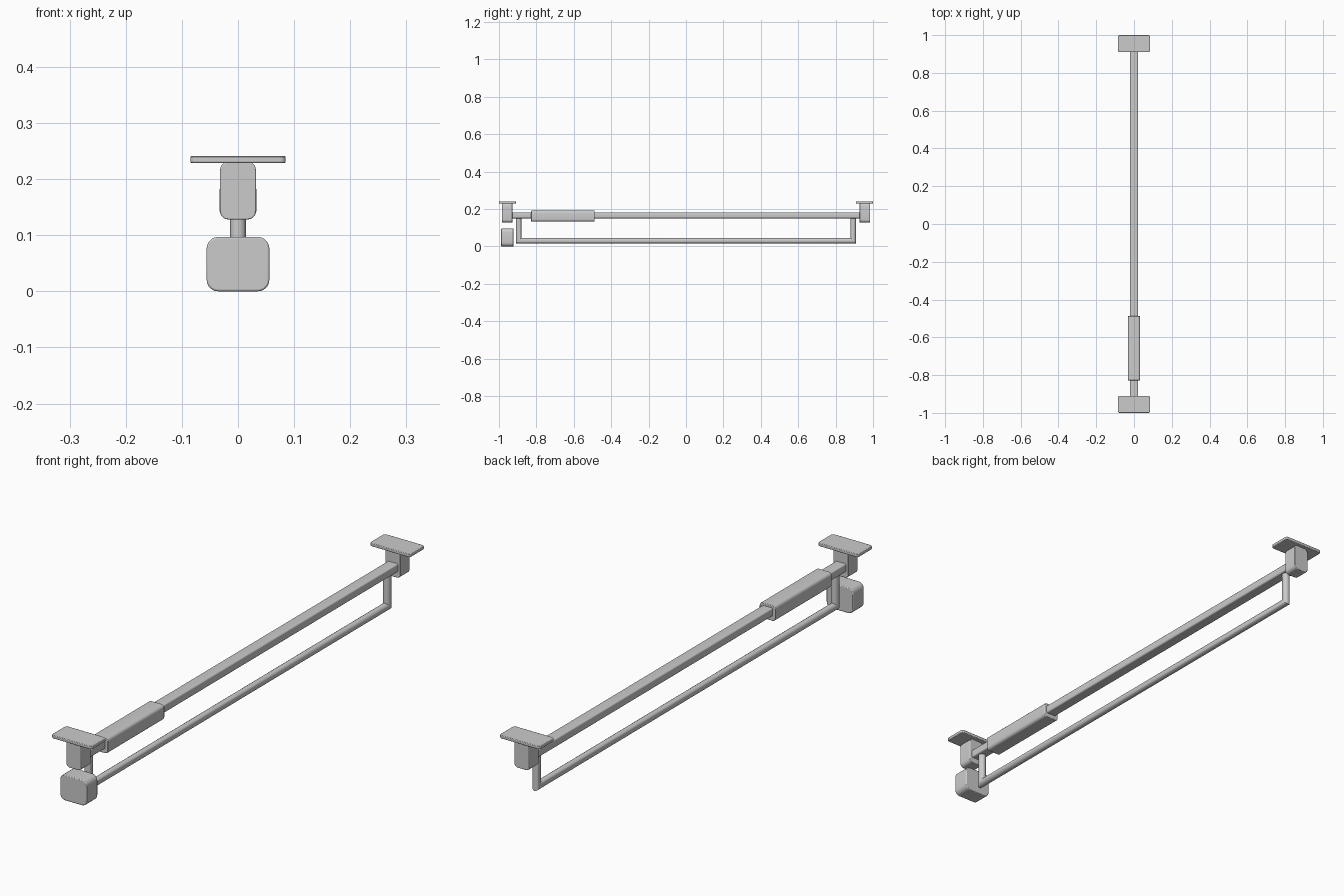
import bpy, math
from mathutils import Vector

if "Cube" in bpy.data.objects:
    bpy.data.objects.remove(bpy.data.objects["Cube"])


def rounded_rect(w, h, r, seg=5):
    pts = []
    for cx, cy, a0 in ((w - r, h - r, 0), (r - w, h - r, 90), (r - w, r - h, 180), (w - r, r - h, 270)):
        for i in range(seg + 1):
            a = math.radians(a0 + 90 * i / seg)
            pts.append((cx + r * math.cos(a), cy + r * math.sin(a)))
    return pts


def finish(name, verts, faces, bevel=0):
    me = bpy.data.meshes.new(name)
    me.from_pydata(verts, [], faces)
    ob = bpy.data.objects.new(name, me)
    bpy.context.collection.objects.link(ob)
    bpy.ops.object.select_all(action='DESELECT')
    bpy.context.view_layer.objects.active = ob
    ob.select_set(True)
    bpy.ops.object.mode_set(mode='EDIT')
    bpy.ops.mesh.select_all(action='SELECT')
    bpy.ops.mesh.normals_make_consistent(inside=False)
    bpy.ops.object.mode_set(mode='OBJECT')
    bpy.ops.object.shade_smooth_by_angle(angle=math.radians(35))
    if bevel:
        m = ob.modifiers.new("edge_bevel", 'BEVEL')
        m.width, m.segments, m.limit_method = bevel, 2, 'ANGLE'
        m.angle_limit = math.radians(50)
    return ob


def loft(name, rings, bevel=0):
    n = len(rings[0])
    verts = [v for ring in rings for v in ring]
    faces = [(k * n + i, k * n + (i + 1) % n, (k + 1) * n + (i + 1) % n, (k + 1) * n + i)
             for k in range(len(rings) - 1) for i in range(n)]
    faces += [tuple(range(n))[::-1], tuple(range(len(verts) - n, len(verts)))]
    return finish(name, verts, faces, bevel)


def bar_y(name, w, z0, z1, y0, y1, r, bevel=0):
    # rounded XZ profile pushed along y
    p = rounded_rect(w, (z1 - z0) / 2, r)
    zc = (z0 + z1) / 2
    return loft(name, [[(x, y, zc + z) for x, z in p] for y in (y0, y1)], bevel)


# Main rail and its sleeve
bar_y("main_rail", 0.022, 0.150, 0.182, -0.935, 0.935, 0.006)
bar_y("rail_sleeve", 0.033, 0.133, 0.191, -0.828, -0.488, 0.012, 0.002)

# Ceiling brackets at both ends
for side, s in (("front", -1), ("back", 1)):
    bar_y(side + "_bracket_block", 0.032, 0.128, 0.231, s * 0.928, s * 0.985, 0.015, 0.002)
    p = rounded_rect(0.085, 0.045, 0.010)
    loft(side + "_mounting_plate",
         [[(x, s * 0.955 + y, z) for x, y in p] for z in (0.229, 0.241)], 0.002)

# Lower rod with mitred uprights
R, N = 0.0145, 16
ya, zb = 0.895, 0.030
circle = [(R * math.cos(2 * math.pi * i / N), R * math.sin(2 * math.pi * i / N)) for i in range(N)]
rings = [[(a, -ya + b, 0.160) for a, b in circle],
         [(a, -ya + b, zb + b) for a, b in circle],
         [(a, ya - b, zb + b) for a, b in circle],
         [(a, ya - b, 0.160) for a, b in circle]]
loft("lower_rod_frame", rings)

# Counterweight box below the front bracket
bar_y("end_box", 0.056, 0.0, 0.097, -0.988, -0.922, 0.021, 0.003)
